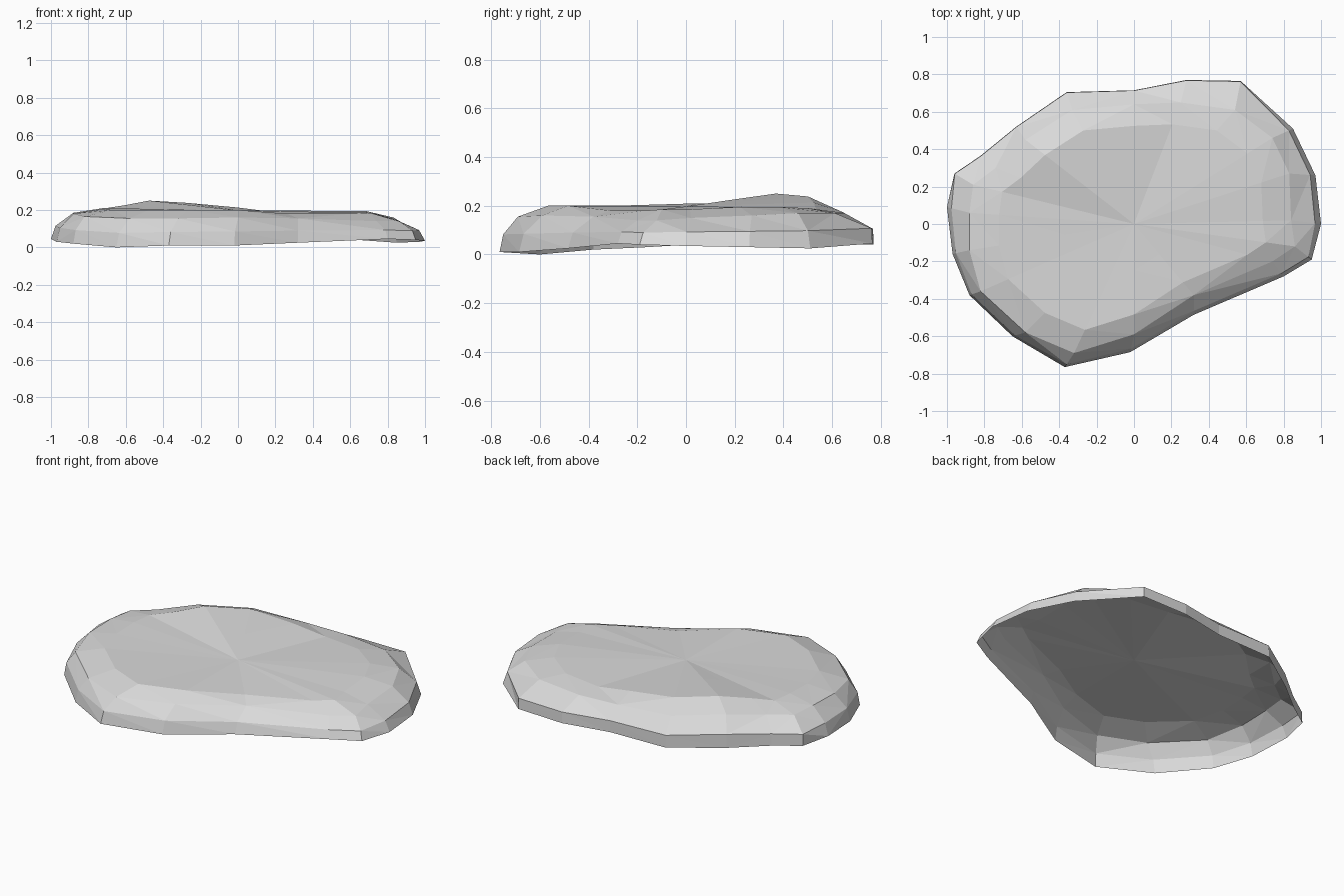
import bpy, bmesh

# Per spoke: outline x, y, low z | shoulder x, y, z | plateau edge z
SPOKES = [
    (1.00, 0.00, .035, .84, .02, .150, .185),
    (.97, .26, .03, .83, .27, .160, .195),
    (.85, .51, .025, .74, .46, .170, .195),
    (.57, .765, .045, .54, .61, .170, .190),
    (.28, .77, .04, .25, .65, .170, .187),
    (.00, .715, .04, .00, .64, .175, .213),
    (-.36, .705, .04, -.33, .61, .185, .238),
    (-.63, .52, .04, -.58, .45, .200, .250),
    (-.82, .365, .045, -.74, .30, .185, .225),
    (-.96, .27, .045, -.86, .21, .180, .210),
    (-1.0, .09, .045, -.88, .06, .185, .210),
    (-.97, -.16, .03, -.88, -.14, .180, .205),
    (-.88, -.38, .02, -.82, -.36, .165, .200),
    (-.65, -.60, .00, -.58, -.58, .155, .200),
    (-.37, -.765, .01, -.32, -.69, .155, .200),
    (-.02, -.685, .01, .00, -.59, .160, .200),
    (.32, -.485, .025, .32, -.38, .155, .180),
    (.80, -.28, .045, .74, -.20, .140, .180),
    (.95, -.19, .04, .86, -.12, .140, .185),
]
CENTRE_Z = .197


def mix(a, b, t):
    return a + (b - a) * t


# Rings from the open bottom edge up the wall and onto the top
rings = [[], [], [], [], []]
for x, y, z, ux, uy, uz, pz in SPOKES:
    # The back wall rises upright, the other sides lean in
    lean = .02 if y > .2 and y - .5 * x > .3 else .2
    rings[0].append((x, y, z))
    rings[1].append((mix(x, ux, lean), mix(y, uy, lean), mix(z, uz, .5)))
    rings[2].append((ux, uy, uz))
    rings[3].append((ux * .82, uy * .82, pz))
    rings[4].append((ux * .42, uy * .42, mix(pz, CENTRE_Z, .48)))

bm = bmesh.new()
loops = [[bm.verts.new(p) for p in ring] for ring in rings]
n = len(SPOKES)
for a, b in zip(loops, loops[1:]):
    for i in range(n):
        j = (i + 1) % n
        bm.faces.new((a[i], a[j], b[j], b[i]))

# Close the top with a fan; the underside stays open (hollow shell)
centre = bm.verts.new((0, 0, CENTRE_Z))
for i in range(n):
    bm.faces.new((loops[-1][i], loops[-1][(i + 1) % n], centre))
bmesh.ops.triangulate(bm, faces=[f for f in bm.faces if len(f.verts) > 3])

# Flat-shaded stone slab
mesh = bpy.data.meshes.new("flat_rock")
bm.to_mesh(mesh)
bm.free()
stone = bpy.data.materials.new("light grey stone")
stone.diffuse_color = (.7, .7, .7, 1)
mesh.materials.append(stone)
rock = bpy.data.objects.new("flat_rock", mesh)
bpy.context.collection.objects.link(rock)
